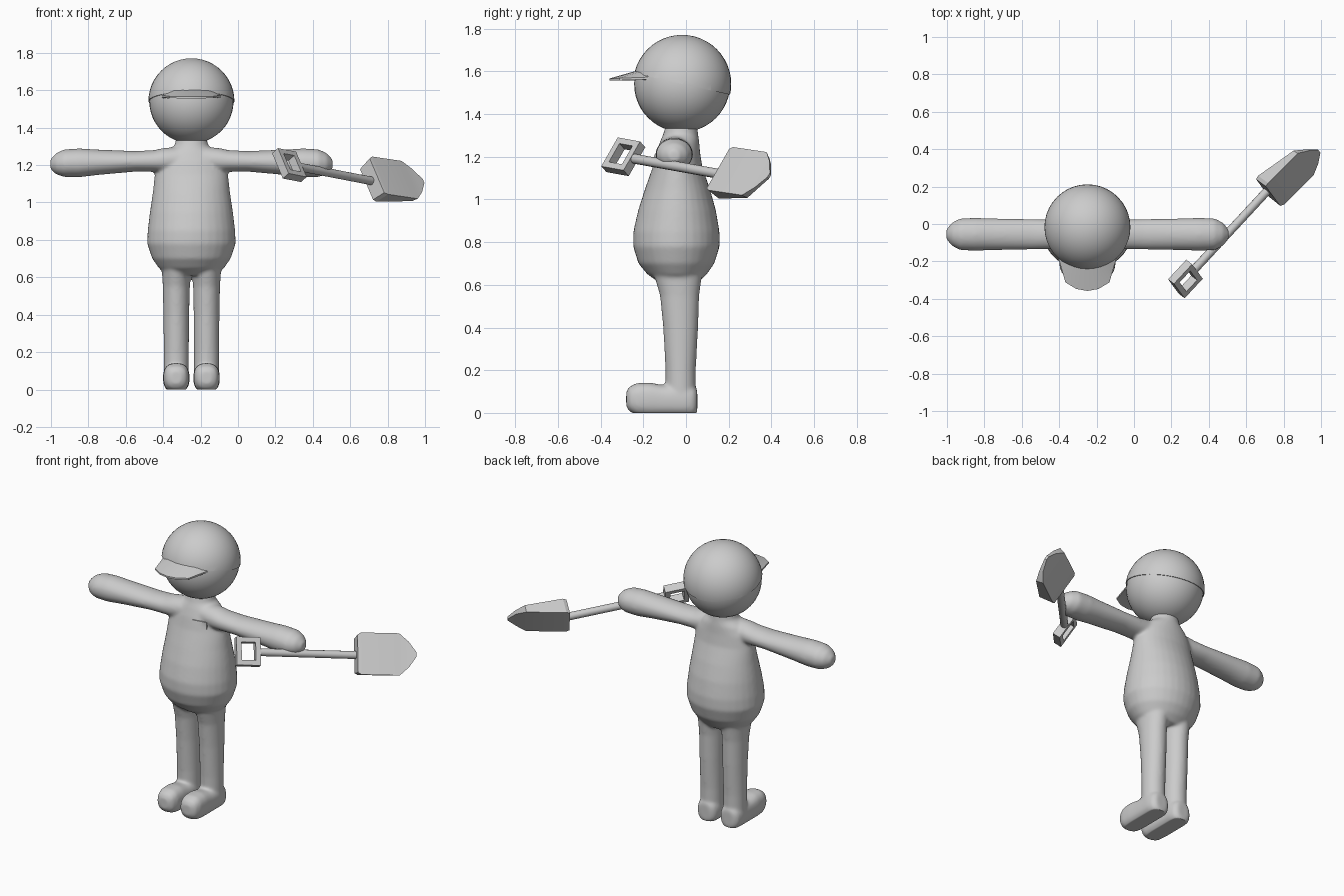
import bpy, bmesh, math
from mathutils import Vector, Matrix
from mathutils.bvhtree import BVHTree

if "Cube" in bpy.data.objects:
    bpy.data.objects.remove(bpy.data.objects["Cube"])

CX = -0.249  # centre line of the figure
grey = bpy.data.materials.new("plain grey")
grey.diffuse_color = (0.6, 0.6, 0.6, 1)
grey.use_nodes = True
grey.node_tree.nodes["Principled BSDF"].inputs["Base Color"].default_value = grey.diffuse_color


def finish(name, bm, angle=40):
    bmesh.ops.recalc_face_normals(bm, faces=bm.faces)
    me = bpy.data.meshes.new(name)
    bm.to_mesh(me)
    bm.free()
    ob = bpy.data.objects.new(name, me)
    bpy.context.collection.objects.link(ob)
    me.materials.append(grey)
    bpy.ops.object.select_all(action='DESELECT')
    ob.select_set(True)
    bpy.context.view_layer.objects.active = ob
    bpy.ops.object.shade_smooth_by_angle(angle=math.radians(angle))
    return ob


def loft(bm, rings, p=2.0, n=32):
    """rings: (centre, half axis a, half axis b); closed superellipse loft."""
    rows = []
    for c, a, b in rings:
        row = []
        for i in range(n):
            t = 2 * math.pi * i / n
            co, si = math.cos(t), math.sin(t)
            u = math.copysign(abs(co) ** (2 / p), co)
            v = math.copysign(abs(si) ** (2 / p), si)
            row.append(bm.verts.new(Vector(c) + Vector(a) * u + Vector(b) * v))
        rows.append(row)
    for r, s in zip(rows, rows[1:]):
        for i in range(n):
            j = (i + 1) % n
            bm.faces.new((r[i], r[j], s[j], s[i]))
    bm.faces.new(rows[0][::-1])
    bm.faces.new(rows[-1])


def box(bm, lo, hi, m):
    mid = [(a + b) / 2 for a, b in zip(lo, hi)]
    size = [b - a for a, b in zip(lo, hi)]
    bmesh.ops.create_cube(bm, size=1, matrix=m @ Matrix.Translation(mid) @ Matrix.Diagonal((*size, 1)))


# ---- body: torso, arms, legs and feet fused into one soft skin
bm = bmesh.new()
torso = [(.61, -.035, .13, .09), (.65, -.042, .175, .14), (.70, -.045, .21, .178),
         (.78, -.045, .237, .203), (.85, -.045, .234, .202), (.95, -.042, .222, .182),
         (1.05, -.04, .207, .152), (1.15, -.04, .196, .117), (1.22, -.037, .18, .103),
         (1.27, -.03, .14, .092), (1.305, -.025, .09, .082), (1.36, -.02, .078, .072)]
loft(bm, [((CX, y, z), (hx, 0, 0), (0, hy, 0)) for z, y, hx, hy in torso])
arm = [(.05, 1.23, .07, .07), (.15, 1.225, .077, .066), (.20, 1.222, .079, .058),
       (.30, 1.22, .081, .055), (.50, 1.215, .085, .068), (.60, 1.212, .088, .077),
       (.68, 1.21, .085, .074), (.725, 1.207, .062, .056), (.755, 1.205, .025, .025)]
leg = [(.03, -.025, .067, .071), (.2, -.025, .067, .071), (.4, -.025, .069, .082),
       (.55, -.03, .072, .092), (.68, -.04, .08, .12)]
foot = [(-.28, .065, .03, .035), (-.265, .065, .055, .058), (-.23, .064, .068, .076),
        (-.17, .063, .071, .079), (-.11, .058, .07, .073), (0, .058, .07, .073),
        (.035, .055, .062, .07), (.053, .055, .04, .055)]
for s in (-1, 1):
    loft(bm, [((CX + s * d, -.055, z), (0, hy, 0), (0, 0, hz)) for d, z, hy, hz in arm])
    lx = CX + s * .081
    loft(bm, [((lx, y, z), (hx, 0, 0), (0, hy, 0)) for z, y, hx, hy in leg])
    loft(bm, [((lx, y, z), (hx, 0, 0), (0, 0, hz)) for y, z, hx, hz in foot], p=2.6)
body = finish("body", bm)
mod = body.modifiers.new("fuse", 'REMESH')
mod.mode = 'VOXEL'
mod.voxel_size = 0.008
mod = body.modifiers.new("soften", 'SMOOTH')
mod.factor = 0.5
mod.iterations = 14
skin = bpy.data.meshes.new_from_object(body.evaluated_get(bpy.context.evaluated_depsgraph_get()))
bpy.data.objects.remove(body)
bm = bmesh.new()
bm.from_mesh(skin)
bpy.data.meshes.remove(skin)
for v in bm.verts:  # flat soles
    v.co.z = max(v.co.z, 0)
tree = BVHTree.FromBMesh(bm)
body = finish("body", bm, 60)
body.data.materials.clear()
body.data.materials.append(grey)

# ---- chest badge: thin plate laid on the chest
bm = bmesh.new()
grid = []
for k in range(4):
    row = []
    for i in range(6):
        x, z = -.22 + .09 * i / 5, 1.17 + .045 * k / 3
        hit = tree.ray_cast(Vector((x, -1, z)), Vector((0, 1, 0)))[0]
        y = hit.y if hit else -.13
        row.append((bm.verts.new((x, y - .006, z)), bm.verts.new((x, y + .002, z))))
    grid.append(row)
for k in range(3):
    for i in range(5):
        q = (grid[k][i], grid[k][i + 1], grid[k + 1][i + 1], grid[k + 1][i])
        bm.faces.new([a[0] for a in q])
        bm.faces.new([a[1] for a in q][::-1])
rim = [grid[0][i] for i in range(6)] + [grid[k][5] for k in (1, 2, 3)]
rim += [grid[3][i] for i in (4, 3, 2, 1, 0)] + [grid[k][0] for k in (2, 1)]
for a, b in zip(rim, rim[1:] + rim[:1]):
    bm.faces.new((a[0], a[1], b[1], b[0]))
finish("chest_badge", bm)

# ---- head, and cap as a slightly larger sphere cut by a tilted plane
HEAD = Vector((CX, -.018, 1.541))
bm = bmesh.new()
bmesh.ops.create_uvsphere(bm, u_segments=40, v_segments=24, radius=.225, matrix=Matrix.Translation(HEAD))
finish("head", bm)
bm = bmesh.new()
bmesh.ops.create_uvsphere(bm, u_segments=40, v_segments=24, radius=.23, matrix=Matrix.Translation(HEAD))
cut = bmesh.ops.bisect_plane(bm, geom=bm.verts[:] + bm.edges[:] + bm.faces[:], plane_co=(CX, 0, 1.537),
                             plane_no=(0, .225, 1), clear_inner=True)
bmesh.ops.contextual_create(bm, geom=[e for e in cut["geom_cut"] if isinstance(e, bmesh.types.BMEdge)])
finish("cap", bm)

# ---- cap visor: (outer x, y, z, inner x, y, z) for one half, mirrored
half = [(0, -.358, 1.567, 0, -.20, 1.612), (.06, -.347, 1.567, .045, -.195, 1.612),
        (.118, -.312, 1.568, .085, -.18, 1.61), (.147, -.21, 1.572, .125, -.15, 1.60),
        (.178, -.115, 1.575, .165, -.09, 1.585)]
full = [(-a, b, c, -d, e, f) for a, b, c, d, e, f in half[:0:-1]] + half
bm = bmesh.new()
cols = []
for a, b, c, d, e, f in full:
    cols.append([bm.verts.new((CX + x, y, z)) for x, y, z in
                 ((a, b, c), (d, e, f), (d, e, f - .045), (a, b, c - .01))])
for p, q in zip(cols, cols[1:]):
    for i in range(4):
        j = (i + 1) % 4
        bm.faces.new((p[i], p[j], q[j], q[i]))
bm.faces.new(cols[0])
bm.faces.new(cols[-1][::-1])
finish("cap_visor", bm, 35)

# ---- shovel: local axes are length, width and face normal
d = Vector((.675, .727, -.13)).normalized()
e = math.radians(35)
flat = Vector((.733, -.68, 0)).normalized()
n = flat * math.cos(e) + Vector((0, 0, math.sin(e)))
n = (n - d * n.dot(d)).normalized()
w = n.cross(d)
M = Matrix.Translation((.275, -.294, 1.2)) @ Matrix((d, w, n)).transposed().to_4x4()

# square grip made of four bars
bm = bmesh.new()
L, W, T, B = .072, .083, .024, .03
for s in (-1, 1):
    a, b = sorted((s * L, s * (L - B)))
    box(bm, (a, -W, -T), (b, W, T), M)
    a, b = sorted((s * W, s * (W - B)))
    box(bm, (-L + B, a, -T), (L - B, b, T), M)
finish("shovel_grip", bm, 30)

# round shaft
bm = bmesh.new()
loft(bm, [(M @ Vector((s, 0, 0)), w * .023, n * .023) for s in (.06, .67)], n=12)
finish("shovel_shaft", bm)

# pointed blade: (length, half width, front height, back height)
bm = bmesh.new()
rows = []
for s, hw, f, b in ((.645, .112, .05, -.035), (.665, .124, .055, -.033), (.89, .124, .065, .025),
                    (.945, .075, .071, .05), (.99, .012, .076, .062)):
    rows.append([bm.verts.new(M @ Vector(c)) for c in
                 ((s, -hw, f), (s, hw, f), (s, hw * .9, b), (s, -hw * .9, b))])
for p, q in zip(rows, rows[1:]):
    for i in range(4):
        j = (i + 1) % 4
        bm.faces.new((p[i], p[j], q[j], q[i]))
bm.faces.new(rows[0])
bm.faces.new(rows[-1][::-1])
finish("shovel_blade", bm, 30)
